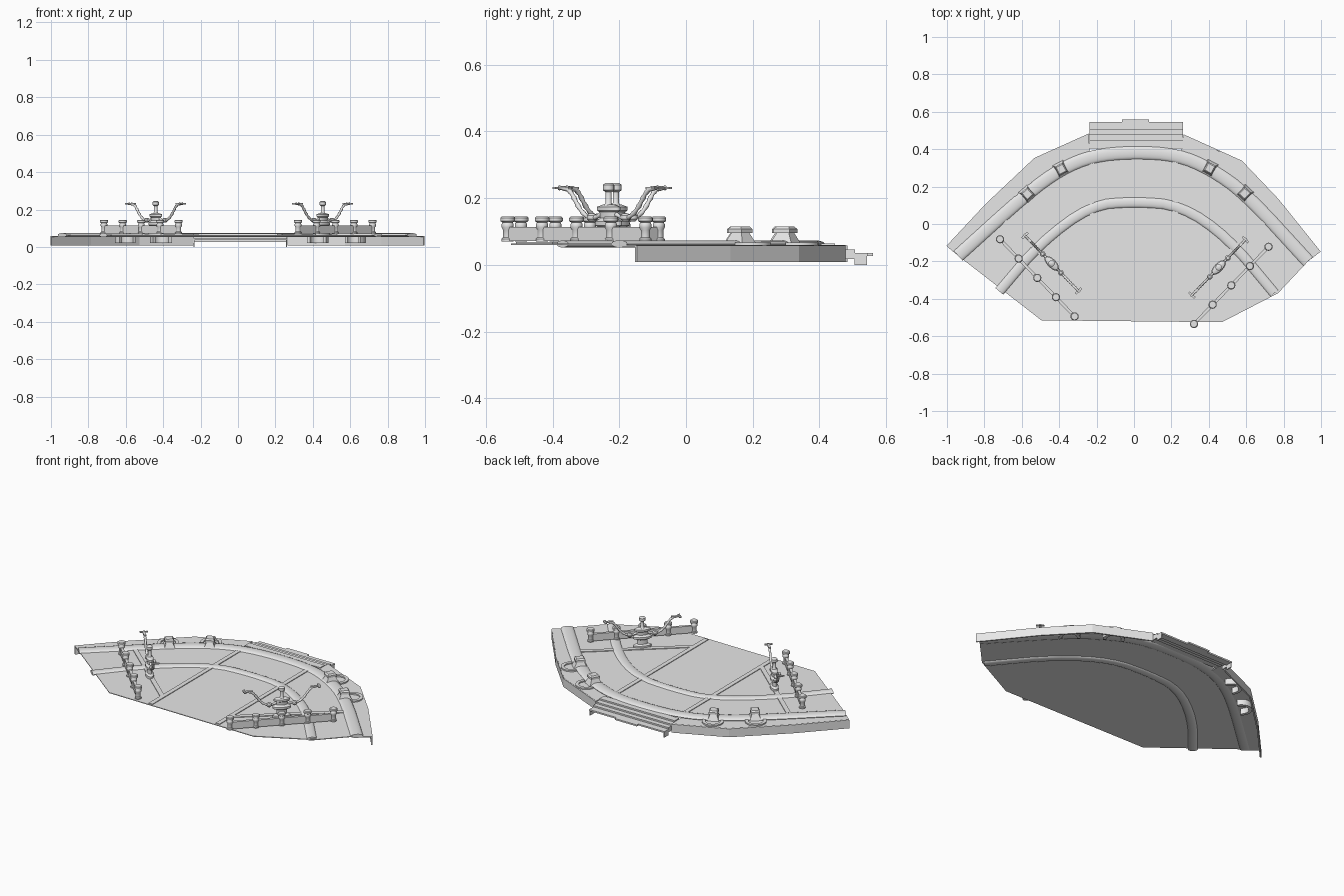
import bpy, bmesh, math
from mathutils import Vector, Matrix

cube = bpy.data.objects.get("Cube")
if cube:
    bpy.data.objects.remove(cube, do_unlink=True)

grey = bpy.data.materials.new("plain_grey")
grey.use_nodes = True
grey.diffuse_color = (0.8, 0.8, 0.8, 1)
grey.node_tree.nodes["Principled BSDF"].inputs["Base Color"].default_value = (0.8, 0.8, 0.8, 1)


def finish(name, bm, smooth=False, matrix=None):
    bmesh.ops.recalc_face_normals(bm, faces=bm.faces)
    mesh = bpy.data.meshes.new(name)
    bm.to_mesh(mesh)
    bm.free()
    mesh.materials.append(grey)
    obj = bpy.data.objects.new(name, mesh)
    bpy.context.collection.objects.link(obj)
    if matrix:
        obj.matrix_world = matrix
    if smooth:
        bpy.ops.object.select_all(action='DESELECT')
        obj.select_set(True)
        bpy.context.view_layer.objects.active = obj
        bpy.ops.object.shade_smooth_by_angle(angle=math.radians(40))
    return obj


def slab(name, outline, z0, z1):
    """Flat sheet from a plan outline."""
    bm = bmesh.new()
    face = bm.faces.new([bm.verts.new((x, y, z0)) for x, y in outline])
    new = bmesh.ops.extrude_face_region(bm, geom=[face])["geom"]
    bmesh.ops.translate(bm, vec=(0, 0, z1 - z0),
                        verts=[v for v in new if isinstance(v, bmesh.types.BMVert)])
    return finish(name, bm)


def box(name, lo, hi, matrix=None, taper=1.0):
    bm = bmesh.new()
    bmesh.ops.create_cube(bm, size=1)
    lo, hi = Vector(lo), Vector(hi)
    for v in bm.verts:
        k = taper if v.co.z > 0 else 1
        mid, half = (lo + hi) / 2, hi - lo
        v.co = mid + Vector((v.co.x * half.x * k, v.co.y * half.y * k, v.co.z * half.z))
    return finish(name, bm, matrix=matrix)


def sweep(name, path, profile, smooth=False):
    """Carry a (sideways, height) profile along a plan path with mitred corners."""
    bm = bmesh.new()
    pts = [Vector(p) for p in path]
    rings = []
    for i, p in enumerate(pts):
        a = (p - pts[i - 1]).normalized() if i else (pts[1] - p).normalized()
        b = (pts[i + 1] - p).normalized() if i < len(pts) - 1 else a
        t = (a + b).normalized()
        side = Vector((-t.y, t.x)) / max(t.dot(a), 0.5)
        rings.append([bm.verts.new((p.x + side.x * u, p.y + side.y * u, z)) for u, z in profile])
    n = len(profile)
    for r, s in zip(rings, rings[1:]):
        for j in range(n):
            bm.faces.new((r[j], r[(j + 1) % n], s[(j + 1) % n], s[j]))
    bm.faces.new(rings[0])
    bm.faces.new(rings[-1])
    return finish(name, bm, smooth)


def lathe(name, profile, matrix, sides=16):
    bm = bmesh.new()
    rings = [[bm.verts.new((r * math.cos(k * math.tau / sides), r * math.sin(k * math.tau / sides), z))
              for k in range(sides)] for r, z in profile]
    for r, s in zip(rings, rings[1:]):
        for k in range(sides):
            bm.faces.new((r[k], r[(k + 1) % sides], s[(k + 1) % sides], s[k]))
    bm.faces.new(rings[0])
    bm.faces.new(rings[-1])
    return finish(name, bm, True, matrix)


def soften(path, rounds=2):
    """Corner cutting that keeps the end points."""
    pts = [Vector(p) for p in path]
    for _ in range(rounds):
        cut = [pts[0]]
        for a, b in zip(pts, pts[1:]):
            cut += [a.lerp(b, 0.25), a.lerp(b, 0.75)]
        pts = cut + [pts[-1]]
    return [tuple(p) for p in pts]


def oval(width, z0, z1, sides=14):
    return [(width / 2 * math.cos(k * math.tau / sides),
             (z0 + z1) / 2 + (z1 - z0) / 2 * math.sin(k * math.tau / sides)) for k in range(sides)]


def bar(half, z0, z1):
    return [(-half, z0), (half, z0), (half, z1), (-half, z1)]


# Plan lines
outer = soften([(-0.94, -0.17), (-0.57, 0.165), (-0.39, 0.295), (-0.22, 0.365), (0, 0.385),
                (0.23, 0.37), (0.41, 0.295), (0.6, 0.16), (0.93, -0.2)])
inner = soften([(-0.72, -0.36), (-0.5, -0.1), (-0.23, 0.1), (0, 0.12),
                (0.25, 0.1), (0.5, -0.07), (0.75, -0.37)])
edges = {
    "right": [(-1, -0.12), (-0.79, 0.105), (-0.53, 0.35), (-0.24, 0.48)],
    "left": [(0.265, 0.475), (0.575, 0.335), (0.77, 0.13), (0.995, -0.15)],
}

# Deck and the two curved rails set into it
slab("deck", outer + [(0.77, -0.37), (0.47, -0.525), (-0.495, -0.515)], 0.06, 0.064)
sweep("outer_curved_rail", outer, oval(0.07, 0.052, 0.074), True)
sweep("inner_curved_rail", inner, oval(0.055, 0.052, 0.073), True)

# Outer ledges with their skirts
for side, edge in edges.items():
    near = [p for p in outer if (p[0] < -0.2 if side == "right" else p[0] > 0.22)]
    slab(side + "_ledge", edge + near[::-1], 0.054, 0.059)
    sweep(side + "_skirt", edge, bar(0.004, 0.008, 0.058))

# Deck beams
for name, path in {
    "right_long_beam": [(-0.224, -0.51), (-0.224, 0.355)],
    "left_long_beam": [(0.222, -0.51), (0.222, 0.355)],
    "right_cross_beam": [(-0.23, -0.39), (-0.71, 0.03)],
    "left_cross_beam": [(0.23, -0.39), (0.73, 0.04)],
}.items():
    sweep(name, path, bar(0.013, 0.061, 0.068))

# Back steps
for i, (y0, y1, top) in enumerate([(0.405, 0.447, 0.064), (0.445, 0.478, 0.055),
                                   (0.475, 0.507, 0.046), (0.505, 0.545, 0.036)]):
    box(f"step_{i + 1}", (-0.238, y0, top - 0.009), (0.262, y1, top))
box("step_lip", (-0.065, 0.54, 0.027), (0.08, 0.56, 0.036))
for name, x in (("right", -0.238), ("left", 0.256)):
    box(name + "_upper_step_bracket", (x, 0.47, 0.017), (x + 0.006, 0.507, 0.045))
    box(name + "_lower_step_bracket", (x, 0.505, 0), (x + 0.006, 0.543, 0.035))

# Clamps over the outer rail, each with a half-round socket behind
for i, (x, y, angle) in enumerate([(-0.57, 0.16, 131), (-0.39, 0.293, 118),
                                   (0.405, 0.298, 62), (0.592, 0.163, 47)]):
    m = Matrix.Translation((x, y, 0)) @ Matrix.Rotation(math.radians(angle), 4, 'Z')
    box(f"clamp_foot_{i + 1}", (-0.038, -0.032, 0.06), (0.038, 0.032, 0.095), m, 0.55)
    box(f"clamp_cap_{i + 1}", (-0.027, -0.025, 0.095), (0.027, 0.025, 0.107), m)
    box(f"clamp_top_{i + 1}", (-0.027, -0.025, 0.107), (0.027, 0.025, 0.115), m, 0.75)
    a = math.radians(angle)
    cx, cy = x + 0.045 * math.cos(a), y + 0.045 * math.sin(a)
    arc = [(cx + 0.05 * math.cos(a + k * math.pi / 12), cy + 0.05 * math.sin(a + k * math.pi / 12))
           for k in range(-7, 8)]
    sweep(f"socket_{i + 1}", arc, bar(0.009, 0.02, 0.067), True)

# Fences and hooked stands
post = [(0.018, 0.07), (0.018, 0.078), (0.014, 0.082), (0.014, 0.105), (0.018, 0.112),
        (0.018, 0.122), (0.015, 0.127), (0.022, 0.131), (0.022, 0.141), (0.018, 0.145)]
pedestal = [(0.05, 0.064), (0.05, 0.078), (0.03, 0.085), (0.03, 0.11), (0.052, 0.118),
            (0.052, 0.13), (0.032, 0.14), (0.034, 0.158), (0.045, 0.163), (0.045, 0.174), (0.02, 0.181)]
stem = [(0.014, 0.178), (0.009, 0.186), (0.009, 0.218), (0.017, 0.224), (0.017, 0.24), (0.01, 0.245)]
cup = [(0.008, 0.13), (0.015, 0.138), (0.015, 0.148), (0.008, 0.154)]
arm = [(0.03, 0.152), (0.05, 0.143), (0.075, 0.14), (0.1, 0.15), (0.122, 0.17),
       (0.14, 0.195), (0.155, 0.216), (0.172, 0.228), (0.205, 0.231)]


def hooked_arm(name, direction, matrix):
    curve = bpy.data.curves.new(name, 'CURVE')
    curve.dimensions = '3D'
    curve.bevel_depth = 0.008
    curve.bevel_resolution = 2
    curve.use_fill_caps = True
    path = soften(arm, 1)
    spline = curve.splines.new('POLY')
    spline.points.add(len(path) - 1)
    for i, (p, (s, z)) in enumerate(zip(spline.points, path)):
        p.co = (s * direction, 0, z, 1)
        p.radius = 1 if i % 2 else 0.7
    curve.materials.append(grey)
    obj = bpy.data.objects.new(name, curve)
    bpy.context.collection.objects.link(obj)
    obj.matrix_world = matrix


for side, fence, stand, angle in (("right", (-0.517, -0.288, 0), (-0.44, -0.21, 0), -46),
                                  ("left", (0.52, -0.328, 0), (0.453, -0.232, 0), 46)):
    turn = Matrix.Rotation(math.radians(angle), 4, 'Z')
    m = Matrix.Translation(fence) @ turn
    box(side + "_fence_wall", (-0.287, -0.008, 0.072), (0.287, 0.008, 0.114), m)
    for k in range(5):
        lathe(f"{side}_fence_post_{k + 1}", post, m @ Matrix.Translation((0.1435 * (k - 2), 0, 0)))
    m = Matrix.Translation(stand) @ turn
    lathe(side + "_stand_pedestal", pedestal, m @ Matrix.Diagonal((1, 0.45, 1, 1)))
    lathe(side + "_stand_stem", stem, m)
    for end, d in (("front", 1), ("back", -1)):
        hooked_arm(f"{side}_{end}_arm", d, m)
        lathe(f"{side}_{end}_arm_cup", cup, m @ Matrix.Translation((0.07 * d, 0, 0)))
        lo, hi = sorted((0.16 * d, 0.215 * d))
        box(f"{side}_{end}_arm_plate", (lo, -0.007, 0.228), (hi, 0.007, 0.234), m)
        lo, hi = sorted((0.2 * d, 0.212 * d))
        box(f"{side}_{end}_arm_fork", (lo, -0.022, 0.228), (hi, 0.022, 0.234), m)
